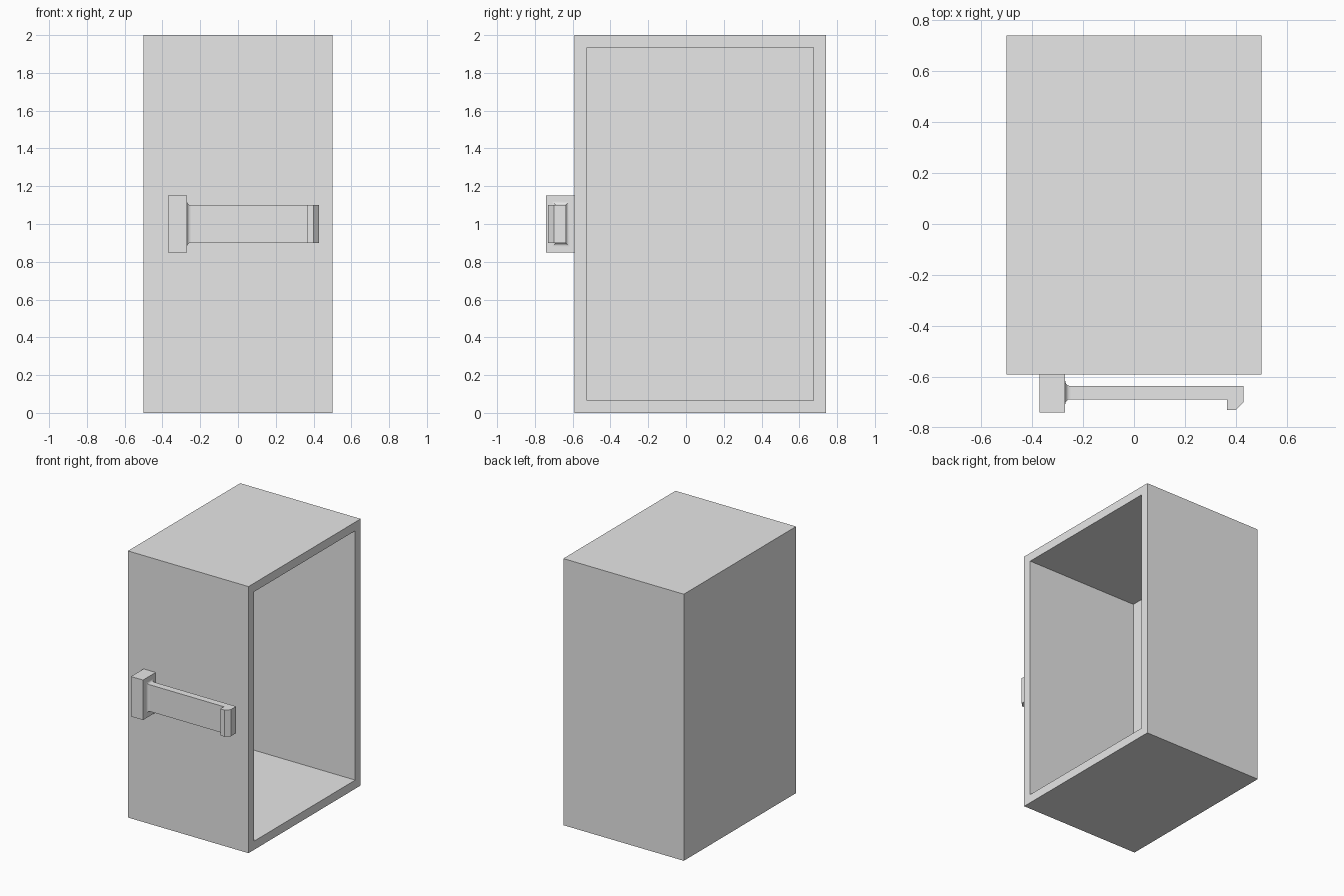
import bpy
import bmesh
import math

if "Cube" in bpy.data.objects:
    bpy.data.objects.remove(bpy.data.objects["Cube"])

grey = bpy.data.materials.new("light grey")
grey.diffuse_color = (0.8, 0.8, 0.8, 1)
grey.use_nodes = True
grey.node_tree.nodes["Principled BSDF"].inputs["Base Color"].default_value = grey.diffuse_color


def finish(name, bm):
    bmesh.ops.recalc_face_normals(bm, faces=bm.faces[:])
    mesh = bpy.data.meshes.new(name)
    bm.to_mesh(mesh)
    bm.free()
    mesh.materials.append(grey)
    obj = bpy.data.objects.new(name, mesh)
    bpy.context.collection.objects.link(obj)
    return obj


def box_bm(x0, x1, y0, y1, z0, z1):
    bm = bmesh.new()
    bmesh.ops.create_cube(bm, size=1)
    for v in bm.verts:
        v.co.x = x1 if v.co.x > 0 else x0
        v.co.y = y1 if v.co.y > 0 else y0
        v.co.z = z1 if v.co.z > 0 else z0
    return bm


# Cabinet shell: solid box with its right side inset and pushed inwards
WALL = 0.065
bm = box_bm(-0.5, 0.5, -0.59, 0.74, 0, 2)
bm.normal_update()
side = max(bm.faces, key=lambda f: f.calc_center_median().x)
bmesh.ops.inset_region(bm, faces=[side], thickness=WALL, use_even_offset=True)
hollow = bmesh.ops.extrude_discrete_faces(bm, faces=[side])["faces"][0]
for v in hollow.verts:
    v.co.x = -0.5 + WALL
finish("cabinet_shell", bm)

# Handle mount fixed to the front
finish("handle_mount", box_bm(-0.37, -0.27, -0.74, -0.59, 0.85, 1.15))

# Handle bar with chamfered hook: plan profile extruded upwards
profile = [(-0.25, -0.688), (0.365, -0.688), (0.365, -0.73), (0.40, -0.73),
           (0.43, -0.70), (0.43, -0.636), (-0.25, -0.636)]
bm = bmesh.new()
base = bm.faces.new([bm.verts.new((x, y, 0.9)) for x, y in profile])
top = bmesh.ops.extrude_face_region(bm, geom=[base], use_keep_orig=True)["geom"]
for v in [g for g in top if isinstance(g, bmesh.types.BMVert)]:
    v.co.z = 1.1
finish("handle_bar", bm)

# Concave fillet where the bar meets the mount: lofted rectangular rings
bm = bmesh.new()
R, STEPS = 0.02, 6
rings = []
for i in range(STEPS + 1):
    a = math.pi / 2 * i / STEPS
    x = -0.27 + R * (1 - math.cos(a))
    grow = R * (1 - math.sin(a))
    rings.append([bm.verts.new((x, -0.662 + sy * (0.026 + grow), 1 + sz * (0.1 + grow)))
                  for sy, sz in ((-1, -1), (1, -1), (1, 1), (-1, 1))])
for lo, hi in zip(rings, rings[1:]):
    for k in range(4):
        n = (k + 1) % 4
        bm.faces.new((lo[k], lo[n], hi[n], hi[k]))
bm.faces.new(rings[0])
bm.faces.new(rings[-1])
fillet = finish("handle_fillet", bm)
bpy.context.view_layer.objects.active = fillet
fillet.select_set(True)
bpy.ops.object.shade_smooth_by_angle(angle=math.radians(30))
